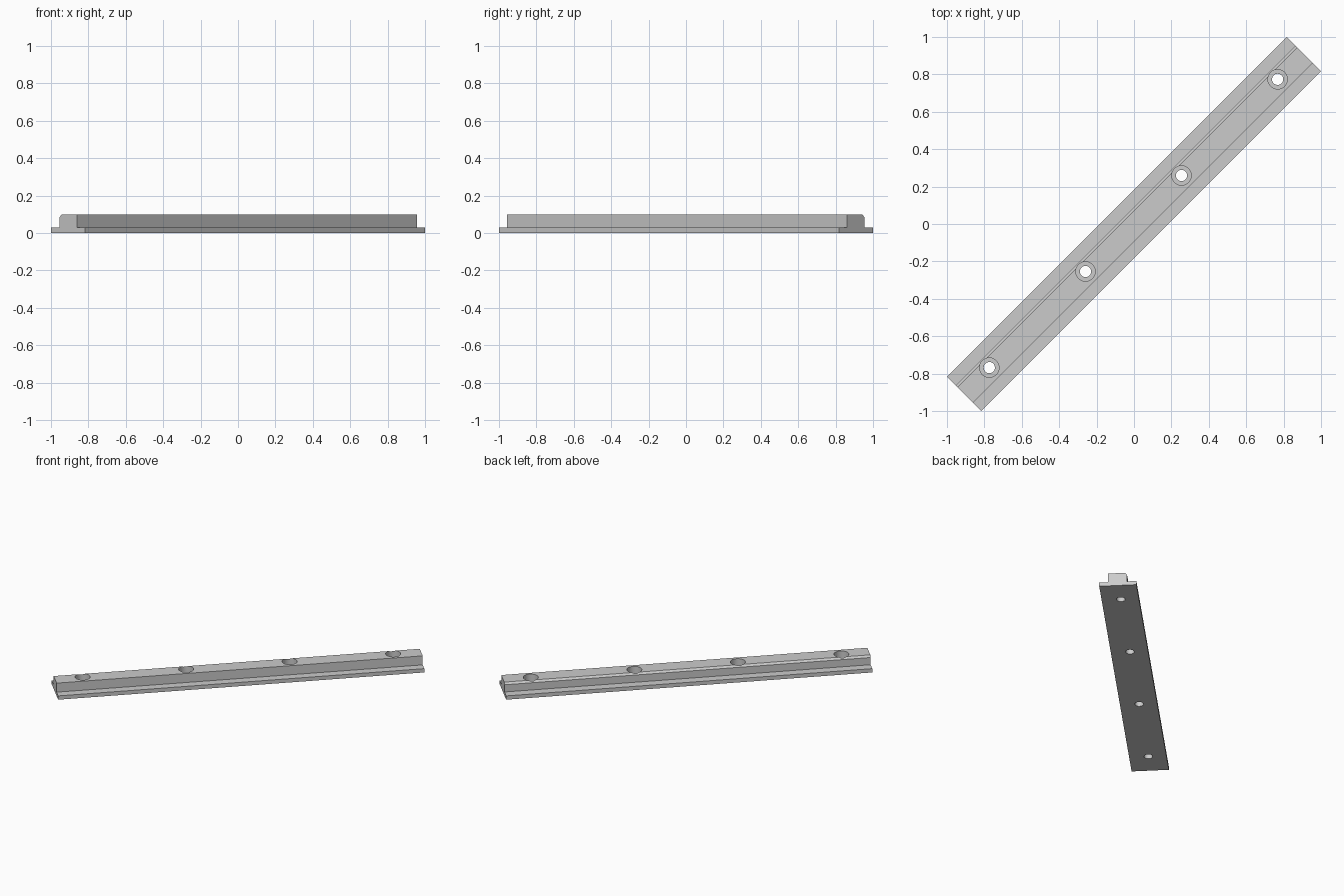
import bpy, bmesh, math
from mathutils import Matrix, Vector

if "Cube" in bpy.data.objects:
    bpy.data.objects.remove(bpy.data.objects["Cube"])

LENGTH, HALF_W = 2.57, 0.129
FLANGE, TOP = 0.029, 0.098
HOLE_POS = (-1.09, -0.363, 0.363, 1.09)
HOLE_V = 0.004
TURN = Matrix.Rotation(math.radians(45), 4, 'Z')

steel = bpy.data.materials.new("grey steel")
steel.diffuse_color = (0.6, 0.6, 0.6, 1)
steel.use_nodes = True
steel.node_tree.nodes["Principled BSDF"].inputs["Base Color"].default_value = steel.diffuse_color


def finish(name, bm):
    bmesh.ops.recalc_face_normals(bm, faces=bm.faces)
    mesh = bpy.data.meshes.new(name)
    bm.to_mesh(mesh)
    bm.free()
    ob = bpy.data.objects.new(name, mesh)
    bpy.context.collection.objects.link(ob)
    mesh.materials.append(steel)
    return ob


# rail: stepped cross-section with one bevelled shoulder, extruded lengthwise
profile = [(-HALF_W, 0), (HALF_W, 0), (HALF_W, FLANGE), (0.064, FLANGE),
           (0.064, TOP - 0.014), (0.05, TOP), (-0.067, TOP),
           (-0.067, FLANGE), (-HALF_W, FLANGE)]
bm = bmesh.new()
face = bm.faces.new([bm.verts.new((-LENGTH / 2, v, z)) for v, z in profile])
out = bmesh.ops.extrude_face_region(bm, geom=[face])
bmesh.ops.translate(bm, vec=Vector((LENGTH, 0, 0)),
                    verts=[g for g in out["geom"] if isinstance(g, bmesh.types.BMVert)])
bm.transform(TURN)
rail = finish("rail", bm)


# counterbored screw holes: each cutter is one stepped revolved profile
bm = bmesh.new()
STEPS = [(0.03, -0.05), (0.03, 0.043), (0.052, 0.043), (0.052, 0.2)]
N = 40
for u in HOLE_POS:
    rings = [[bm.verts.new((u + r * math.cos(2 * math.pi * i / N),
                            HOLE_V + r * math.sin(2 * math.pi * i / N), z))
              for i in range(N)] for r, z in STEPS]
    for a, b in zip(rings, rings[1:]):
        for i in range(N):
            j = (i + 1) % N
            bm.faces.new((a[i], a[j], b[j], b[i]))
    bm.faces.new(rings[0])
    bm.faces.new(rings[-1])
bm.transform(TURN)
cutter = finish("hole_cutter", bm)
cutter.hide_render = True
cutter.hide_viewport = True

cut = rail.modifiers.new("screw holes", 'BOOLEAN')
cut.operation = 'DIFFERENCE'
cut.solver = 'EXACT'
cut.object = cutter

# bake the cut, then smooth only the round hole walls
bpy.context.view_layer.update()
done = bpy.data.meshes.new_from_object(
    rail.evaluated_get(bpy.context.evaluated_depsgraph_get()))
rail.modifiers.clear()
rail.data = done
bpy.data.objects.remove(cutter)
bpy.context.view_layer.objects.active = rail
rail.select_set(True)
bpy.ops.object.shade_smooth_by_angle(angle=math.radians(30))
